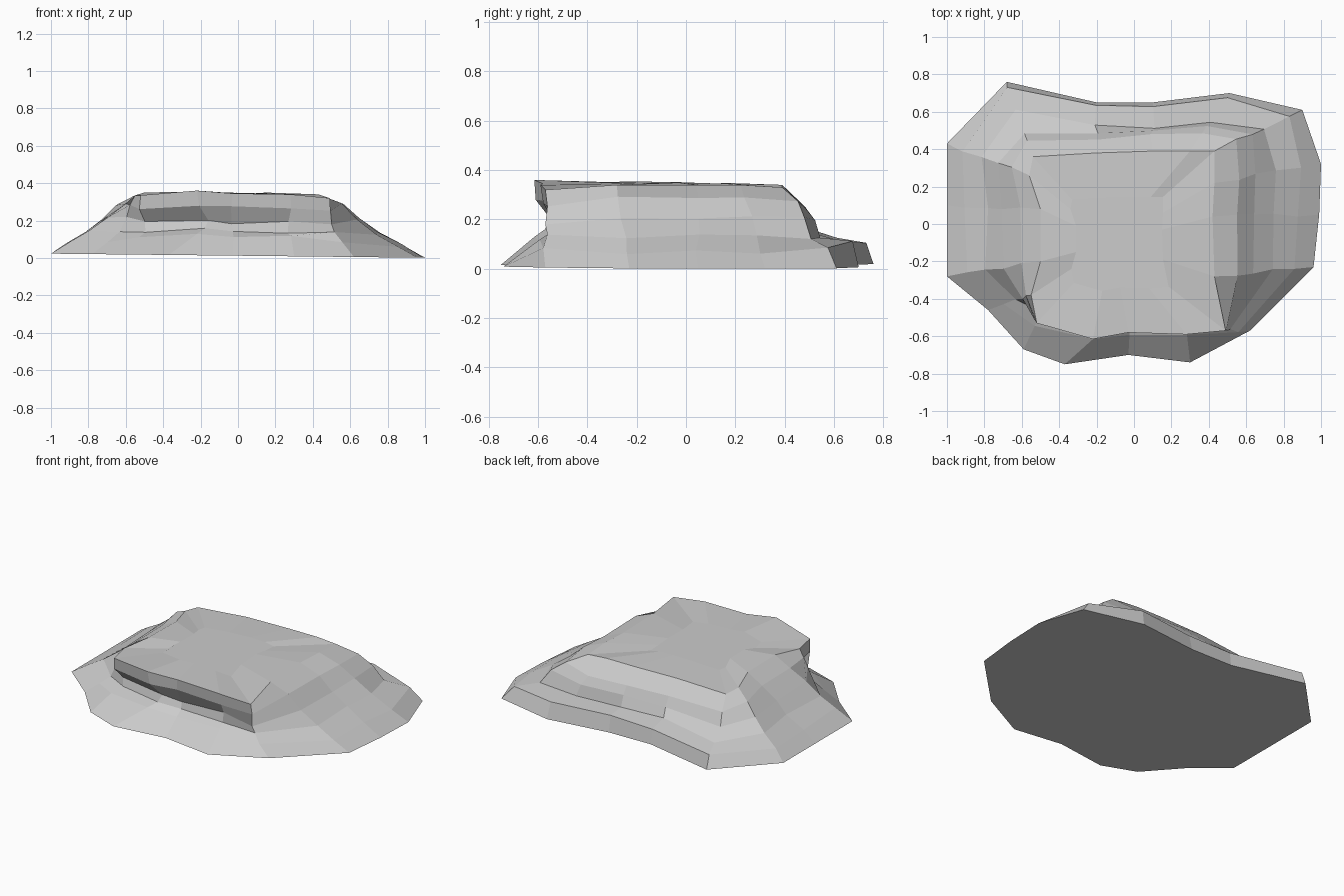
import bpy, bmesh, random
from mathutils import Vector

if "Cube" in bpy.data.objects:
    bpy.data.objects.remove(bpy.data.objects["Cube"])

random.seed(4)

# Side profiles: (fraction from base outline to top rim, fraction of height)
END = [(0, 0), (.2, .19), (.42, .39), (.6, .62), (.78, .84), (1, 1)]
FRONT = [(0, 0), (.95, .31), (1.35, .40), (1.42, .54), (1.02, .79), (1, 1)]
BACK = [(0, 0), (.08, .33), (.52, .36), (.55, .58), (.66, .74), (1, 1)]
BACK_CORNER = [(0, 0), (.08, .3), (.36, .38), (.70, .47), (.80, .75), (1, 1)]


def mix(a, b, f):
    return [(p[0] + (q[0] - p[0]) * f, p[1] + (q[1] - p[1]) * f) for p, q in zip(a, b)]


FRONT_CORNER = mix(END, FRONT, .45)
RIGHT_CORNER = mix(END, BACK, .3)

# Columns round the rock: base x, y, then top rim x, y, z, then profile
columns = [
    (-1, .43, -.56, .26, .33, END),
    (-1, .10, -.50, .08, .345, END),
    (-1, -.28, -.50, -.20, .35, END),
    (-.78, -.46, -.55, -.38, .335, mix(END, FRONT, .25)),
    (-.59, -.67, -.52, -.53, .335, FRONT),
    (-.37, -.75, -.22, -.615, .36, FRONT),
    (-.03, -.70, -.03, -.58, .345, FRONT),
    (.30, -.74, .28, -.59, .34, FRONT),
    (.62, -.57, .49, -.57, .32, FRONT_CORNER),
    (.96, -.23, .43, -.28, .34, END),
    (.99, .05, .42, .04, .34, END),
    (1, .32, .43, .22, .34, END),
    (.90, .61, .43, .39, .33, RIGHT_CORNER),
    (.51, .70, .30, .39, .34, mix(BACK, BACK_CORNER, .25)),
    (.10, .65, .10, .39, .34, BACK),
    (-.20, .65, -.20, .38, .34, mix(BACK, BACK_CORNER, .6)),
    (-.68, .76, -.54, .36, .32, BACK_CORNER),
]

# Rock: rings lofted from the base to the top
bm = bmesh.new()
n = len(columns)
rings = []
for k in range(6):
    ring = []
    for bx, by, tx, ty, tz, profile in columns:
        t, h = profile[k]
        base = Vector((bx, by, .012 - .011 * bx))
        top = Vector((tx, ty, tz))
        p = base.lerp(top, t)
        p.z = base.z + (tz - base.z) * h
        if 0 < k < 5:
            p += Vector([random.uniform(-.01, .01) for _ in range(3)])
        ring.append(bm.verts.new(p))
    rings.append(ring)

# Gently uneven crown
peak = Vector((-.12, -.1, .348))
inner = []
for c in columns:
    p = Vector(c[2:5]).lerp(peak, .5)
    p.z += random.uniform(-.006, .006)
    inner.append(bm.verts.new(p))
rings.append(inner)

for low, high in zip(rings, rings[1:]):
    for i in range(n):
        j = (i + 1) % n
        bm.faces.new((low[i], low[j], high[j], high[i]))
bm.faces.new(inner)
bm.faces.new(rings[0][::-1])
bmesh.ops.recalc_face_normals(bm, faces=bm.faces)

mesh = bpy.data.meshes.new("flat_rock")
bm.to_mesh(mesh)
bm.free()
rock = bpy.data.objects.new("flat_rock", mesh)
bpy.context.collection.objects.link(rock)
